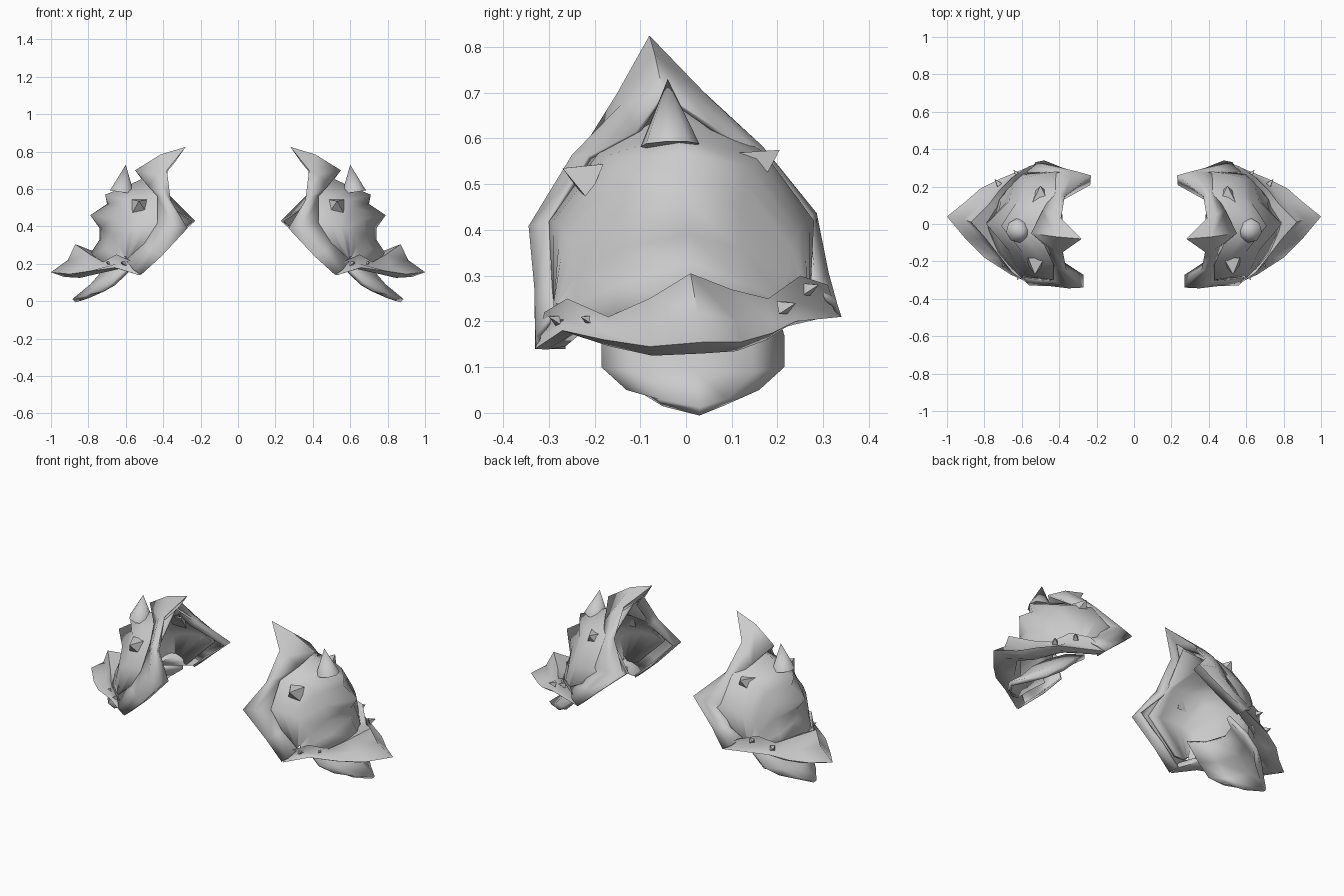
import bpy, bmesh
from math import pi
from mathutils import Matrix, Vector

cube = bpy.data.objects.get("Cube")
if cube:
    bpy.data.objects.remove(cube, do_unlink=True)

steel = bpy.data.materials.new("plain_grey")
steel.use_nodes = True
GREY = (0.6, 0.6, 0.6, 1)
steel.diffuse_color = GREY
steel.node_tree.nodes["Principled BSDF"].inputs["Base Color"].default_value = GREY


def vectors(points):
    return [Vector(p) for p in points]


def both_sides(points, shift):
    """Front half of a row, ending on the keel, continued to the back."""
    front = vectors(points)
    back = [Vector((p.x, shift - p.y, p.z)) for p in reversed(front[:-1])]
    return front + back


def finish(name, bm, thickness=0.0, angle=1.3):
    """Turn a bmesh into a smooth part with a mirrored twin."""
    mesh = bpy.data.meshes.new(name)
    bm.to_mesh(mesh)
    bm.free()
    mesh.materials.append(steel)
    part = bpy.data.objects.new(name, mesh)
    bpy.context.collection.objects.link(part)
    bpy.ops.object.select_all(action="DESELECT")
    part.select_set(True)
    bpy.context.view_layer.objects.active = part
    bpy.ops.object.shade_smooth_by_angle(angle=angle)
    if thickness:
        solid = part.modifiers.new("thickness", "SOLIDIFY")
        solid.thickness = thickness
        solid.offset = -1
    mirror = part.modifiers.new("other_shoulder", "MIRROR")
    mirror.use_mirror_merge = False


def loft(name, rows, thickness=0.0, closed=False):
    """Skin a sheet over rows with equal numbers of points."""
    bm = bmesh.new()
    grid = [[bm.verts.new(p) for p in row] for row in rows]
    pairs = list(zip(grid, grid[1:]))
    if closed:
        pairs.append((grid[-1], grid[0]))
    for a, b in pairs:
        for i in range(len(a) - 1):
            bm.faces.new((a[i], b[i], b[i + 1], a[i + 1]))
    if closed:
        bm.faces.new([row[0] for row in grid])
        bm.faces.new([row[-1] for row in reversed(grid)])
        bmesh.ops.recalc_face_normals(bm, faces=bm.faces[:])
    finish(name, bm, thickness)


def spike(name, base, tip, radius, sides=4, angle=0.6):
    """Pointed stud from a base centre to a tip."""
    base, tip = Vector(base), Vector(tip)
    axis = tip - base
    turn = axis.to_track_quat("Z", "Y").to_matrix().to_4x4()
    turn.translation = base + axis / 2
    bm = bmesh.new()
    bmesh.ops.create_cone(bm, cap_ends=True, segments=sides, radius1=radius,
                          radius2=0, depth=axis.length,
                          matrix=turn @ Matrix.Rotation(pi / sides, 4, "Z"))
    finish(name, bm, angle=angle)


# Domed shell with a stepped keel, starting beneath the collar
shell = [
    [(.52, -.29, .22), (.34, -.29, .40), (.39, -.19, .55), (.38, -.05, .72)],
    [(.58, -.29, .22), (.42, -.30, .42), (.43, -.19, .57), (.50, -.03, .66)],
    [(.59, -.29, .23), (.49, -.29, .42), (.51, -.18, .56), (.61, -.02, .61)],
    [(.60, -.29, .23), (.55, -.275, .41), (.59, -.16, .54), (.71, -.01, .57)],
    [(.60, -.29, .24), (.59, -.265, .39), (.62, -.15, .50), (.70, 0, .52)],
    [(.61, -.28, .24), (.62, -.25, .36), (.67, -.14, .44), (.79, 0, .46)],
    [(.61, -.28, .24), (.64, -.24, .30), (.68, -.14, .36), (.74, .01, .39)],
    [(.61, -.28, .22), (.65, -.24, .24), (.71, -.15, .28), (.74, .01, .33)],
    [(.61, -.28, .20), (.66, -.24, .20), (.73, -.15, .20), (.80, .01, .24)],
]
loft("shoulder_shell", [both_sides(row, -0.02) for row in shell], 0.015)

# Flared collar: folded inner lip, rim, swollen crest and outer edge
rim = vectors([
    (.52, -.33, .14), (.41, -.32, .24), (.27, -.34, .39), (.36, -.25, .54),
    (.38, -.15, .70), (.28, -.08, .825), (.39, .03, .71), (.37, .15, .57),
    (.23, .26, .43), (.38, .30, .30), (.48, .34, .21)])
outer = vectors([
    (.60, -.29, .22), (.50, -.30, .31), (.43, -.305, .42), (.43, -.215, .56),
    (.48, -.11, .615), (.55, -.05, .70), (.49, .07, .62), (.44, .16, .56),
    (.42, .27, .43), (.49, .28, .32), (.57, .28, .28)])
middle = Vector((.55, 0, .35))
crest, fold = [], []
for r, o in zip(rim, outer):
    mid = r.lerp(o, 0.5)
    away = mid - middle
    away.x = 0
    crest.append(mid + away.normalized() * 0.022)
    drop = max(0, r.z - 0.4) * 0.2
    fold.append(Vector((r.x + drop * 0.7, r.y * 0.8, r.z - drop)))
loft("flared_collar", [fold, rim, crest, outer], 0.012)

# Lower trim: upper edge, hollow face, projecting lip and rounded underside
edge = vectors([
    (.58, -.31, .22), (.65, -.26, .25), (.72, -.17, .21), (.79, -.08, .25),
    (.87, .01, .305), (.78, .10, .27), (.72, .18, .25), (.65, .25, .30),
    (.56, .31, .28)])
lip = vectors([
    (.53, -.33, .14), (.66, -.27, .18), (.80, -.18, .16), (.90, -.08, .145),
    (1, .04, .155), (.90, .12, .155), (.82, .19, .175), (.72, .24, .20),
    (.48, .34, .21)])
face = [a.lerp(b, 0.5) - Vector((.025, 0, .01)) for a, b in zip(edge, lip)]
under = [Vector((p.x * 0.86 + 0.07, p.y * 0.92, p.z - (p.x - 0.5) * 0.05))
         for p in lip]
tuck = [Vector((p.x * 0.64 + 0.19, p.y * 0.8, p.z + 0.005)) for p in lip]
inner = [Vector((p.x * 0.86 + 0.04, p.y * 0.86, p.z - 0.04)) for p in edge]
loft("lower_trim", [edge, face, lip, under, tuck, inner], closed=True)

# Hanging plate beneath the trim
tongue = [
    [(.50, -.16, .25), (.58, -.10, .25), (.62, .02, .25)],
    [(.60, -.185, .17), (.67, -.11, .17), (.72, .02, .17)],
    [(.67, -.185, .10), (.75, -.12, .09), (.79, .02, .09)],
    [(.73, -.13, .05), (.82, -.06, .03), (.885, .03, .012)],
]
loft("hanging_plate", [both_sides(row, 0.03) for row in tongue], 0.025)

# Spikes on the shell
spike("top_spike", (.62, -.035, .585), (.60, -.04, .73), .065, 8, 1.2)
spike("front_stud", (.525, -.20, .505), (.53, -.27, .535), .06)
spike("back_stud", (.50, .135, .53), (.50, .205, .575), .065)

# Small studs along the trim
for i, (x, y, z) in enumerate([(.60, -.27, .20), (.68, -.20, .20),
                               (.72, .21, .23), (.62, .26, .27)]):
    side = -1 if y < 0 else 1
    spike(f"trim_stud_{i}", (x, y, z), (x + .025, y + side * .03, z + .01), .02)
